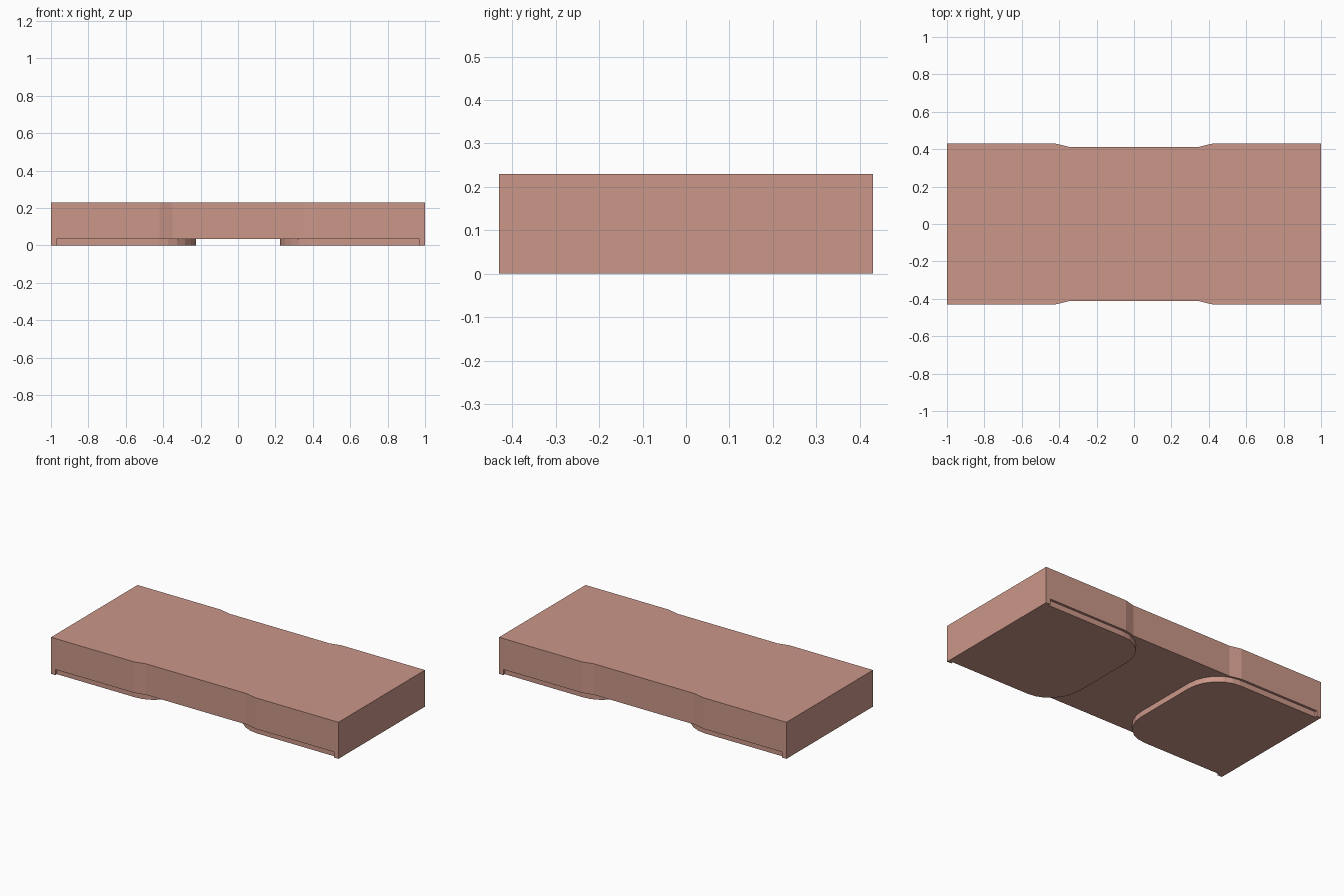
import bpy, bmesh, math

if "Cube" in bpy.data.objects:
    bpy.data.objects.remove(bpy.data.objects["Cube"])

SLAB_BOTTOM, TOP = 0.035, 0.23

mat = bpy.data.materials.new("dusty_pink")
mat.diffuse_color = (0.6, 0.31, 0.25, 1)
mat.use_nodes = True
mat.node_tree.nodes["Principled BSDF"].inputs["Base Color"].default_value = mat.diffuse_color


def extrude_outline(name, points, z0, z1):
    """Make a solid by extruding a flat outline upward."""
    bm = bmesh.new()
    face = bm.faces.new([bm.verts.new((x, y, z0)) for x, y in points])
    new = bmesh.ops.extrude_face_region(bm, geom=[face], use_keep_orig=True)["geom"]
    for v in new:
        if isinstance(v, bmesh.types.BMVert):
            v.co.z = z1
    bmesh.ops.recalc_face_normals(bm, faces=bm.faces[:])
    mesh = bpy.data.meshes.new(name)
    bm.to_mesh(mesh)
    bm.free()
    mesh.materials.append(mat)
    obj = bpy.data.objects.new(name, mesh)
    bpy.context.collection.objects.link(obj)
    return obj


# Main slab with a slightly narrowed waist
side = [(1, 0.43), (0.42, 0.43), (0.35, 0.413),
        (-0.35, 0.413), (-0.42, 0.43), (-1, 0.43)]
extrude_outline("slab", side + [(-x, -y) for x, y in side], SLAB_BOTTOM, TOP)

# Foot pads: full-width lip at the end, inset sides, rounded inner corners
half = [(1, 0.43), (0.97, 0.43), (0.97, 0.415)]
for i in range(7):
    a = math.radians(90 + 15 * i)
    half.append((0.425 + 0.2 * math.cos(a), 0.205 + 0.21 * math.sin(a)))
pad = half + [(x, -y) for x, y in reversed(half)]
for label, s in (("right", 1), ("left", -1)):
    extrude_outline(label + "_foot_pad", [(s * x, y) for x, y in pad], 0, SLAB_BOTTOM)
